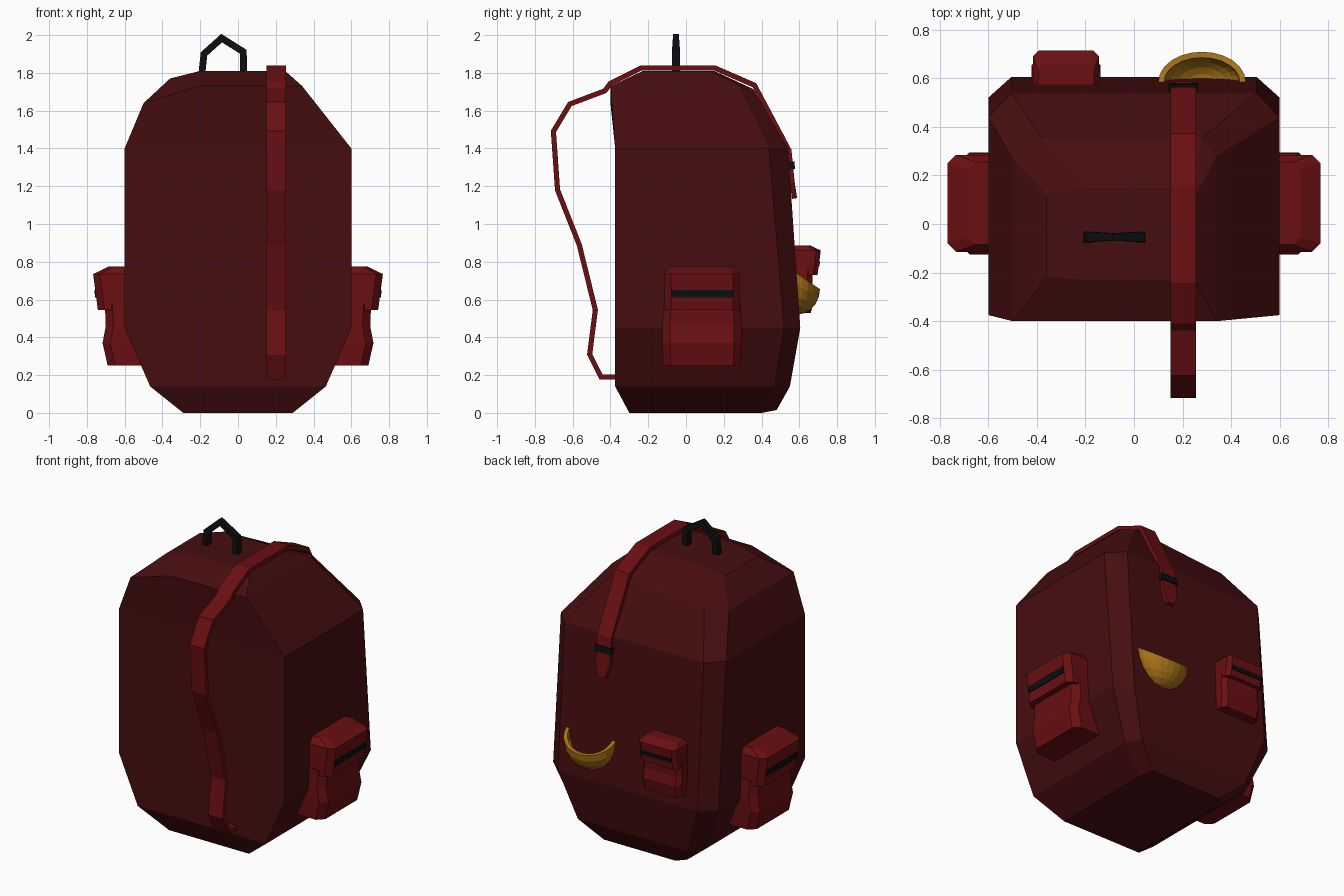
import bpy, bmesh, math
from mathutils import Vector

if "Cube" in bpy.data.objects:
    bpy.data.objects.remove(bpy.data.objects["Cube"])


def material(name, rgb):
    m = bpy.data.materials.new(name)
    m.diffuse_color = (*rgb, 1)
    m.use_nodes = True
    m.node_tree.nodes["Principled BSDF"].inputs["Base Color"].default_value = m.diffuse_color
    return m


DARK_RED = material("dark red cloth", (0.062, 0.0042, 0.0048))
RED = material("red cloth", (0.145, 0.0048, 0.0058))
BLACK = material("black webbing", (0.004, 0.0045, 0.005))
YELLOW = material("mustard cloth", (0.38, 0.165, 0.008))


def loft(name, rings, mat):
    """Skin a list of rings with equal point counts and cap both ends."""
    bm = bmesh.new()
    rows = [[bm.verts.new(p) for p in ring] for ring in rings]
    n = len(rows[0])
    for a, b in zip(rows, rows[1:]):
        for i in range(n):
            j = (i + 1) % n
            bm.faces.new((a[i], a[j], b[j], b[i]))
    bm.faces.new(rows[0][::-1])
    bm.faces.new(rows[-1])
    bmesh.ops.recalc_face_normals(bm, faces=bm.faces)
    return finish(name, bm, mat)


def finish(name, bm, mat):
    me = bpy.data.meshes.new(name)
    bm.to_mesh(me)
    bm.free()
    me.materials.append(mat)
    ob = bpy.data.objects.new(name, me)
    bpy.context.collection.objects.link(ob)
    return ob


def ribbon(name, path, thick, widths, place, mat):
    """Rectangular band along a 2D path; place(a, b, w) maps to 3D."""
    pts = [Vector(p) for p in path]
    rings = []
    for i, p in enumerate(pts):
        d0 = (p - pts[i - 1]).normalized() if i else None
        d1 = (pts[i + 1] - p).normalized() if i < len(pts) - 1 else None
        d0, d1 = d0 or d1, d1 or d0
        t = (d0 + d1).normalized()
        nrm = Vector((-t.y, t.x)) * (thick / 2 / max(0.5, t.dot(d1)))
        a, b, w = p + nrm, p - nrm, widths[i] / 2
        rings.append([place(a.x, a.y, -w), place(a.x, a.y, w),
                      place(b.x, b.y, w), place(b.x, b.y, -w)])
    return loft(name, rings, mat)


# Main bag: stacked sections, chamfered on the +y side
def bag_ring(z, hw, yb, yside, hw2, yf, zf=None):
    zf = z if zf is None else zf
    return [(-hw, yb, z), (-hw / 3, yb, z), (hw, yb, z), (hw, yside, z),
            (hw2, yf, zf), (-hw2, yf, zf), (-hw, yside, z)]


shoulder = [(-.50, -.40, 1.64), (-.20, -.40, 1.73), (.34, -.40, 1.73), (.34, .28, 1.73),
            (.28, .355, 1.715), (-.38, .355, 1.66), (-.50, .27, 1.64)]
crown = [(-.36, -.22, 1.77), (-.20, -.23, 1.81), (.25, -.23, 1.81), (.25, .11, 1.81),
         (.22, .15, 1.81), (-.20, .15, 1.81), (-.36, .12, 1.77)]
loft("bag_body", [
    bag_ring(0, .29, -.30, .40, .26, .48, .015),
    bag_ring(.14, .465, -.375, .47, .40, .55),
    bag_ring(.45, .60, -.375, .52, .505, .605),
    bag_ring(1.40, .60, -.375, .44, .505, .54),
    shoulder, crown], DARK_RED)

# Shoulder strap looping in front, running over the top to a tapered tip
path = [(-.36, .19), (-.45, .19), (-.51, .31), (-.48, .545), (-.565, .89), (-.68, 1.18),
        (-.702, 1.49), (-.615, 1.635), (-.43, 1.705), (-.40, 1.745), (-.24, 1.825),
        (.155, 1.825), (.362, 1.735), (.545, 1.39), (.562, 1.22), (.575, 1.135)]
ribbon("shoulder_strap", path, .027, [.105] * 15 + [.05],
       lambda y, z, w: (.2025 + w, y, z), RED)
ribbon("strap_buckle", [(.551, 1.33), (.555, 1.29)], .045, [.12, .12],
       lambda y, z, w: (.2025 + w, y, z), BLACK)

# Carry handle on the crown
ribbon("carry_handle", [(-.192, 1.79), (-.18, 1.90), (-.087, 1.984), (.028, 1.912), (.03, 1.79)],
       .036, [.045, .042, .03, .042, .045],
       lambda x, z, w: (x, -.053 + w, z), BLACK)


# Pockets: bag, overhanging lid and a black band
def pocket(name, place):
    def section(z, d, hw, c):
        inner = -.10
        return [place(*p) for p in ((-hw, inner, z), (hw, inner, z), (hw, d - c, z),
                                    (hw - c, d, z), (c - hw, d, z), (-hw, d - c, z))]
    loft(name + "_pouch", [section(0, .09, .205, .04), section(.12, .117, .21, .04),
                           section(.21, .10, .21, .04), section(.33, .105, .205, .04)], RED)
    loft(name + "_lid", [section(.295, .142, .20, .035), section(.485, .167, .20, .035),
                         section(.525, .085, .17, .03)], RED)
    loft(name + "_band", [section(.36, .156, .165, .004), section(.40, .161, .165, .004)], BLACK)


for side, label in ((1, "right"), (-1, "left")):
    pocket(label + "_pocket", lambda u, d, z, s=side: (s * (.60 + d), .085 + u, .25 + z))
K = .68
pocket("small_pocket", lambda u, d, z: (-.28 + K * u, .60 + K * d, .53 + K * z))

# Open scoop pocket: a quarter bowl with a drooping rim
bm = bmesh.new()
T, P = 12, 5
grid = []
for j in range(P + 1):
    p = j / P * math.pi / 2 * .97
    row = []
    for i in range(T + 1):
        t = math.pi * i / T
        row.append(bm.verts.new((.28 + .18 * math.cos(t) * math.cos(p),
                                 .585 + .124 * math.sin(t) * math.cos(p),
                                 .52 + (.22 - .085 * math.sin(t)) * (1 - math.sin(p)))))
    grid.append(row)
for a, b in zip(grid, grid[1:]):
    for i in range(T):
        bm.faces.new((a[i], b[i], b[i + 1], a[i + 1]))
bm.normal_update()
mid = grid[1][T // 2].link_faces[0]
if mid.normal.y < 0:
    bmesh.ops.reverse_faces(bm, faces=bm.faces)
scoop = finish("scoop_pocket", bm, YELLOW)
mod = scoop.modifiers.new("thickness", 'SOLIDIFY')
mod.thickness = .024
mod.offset = -1
